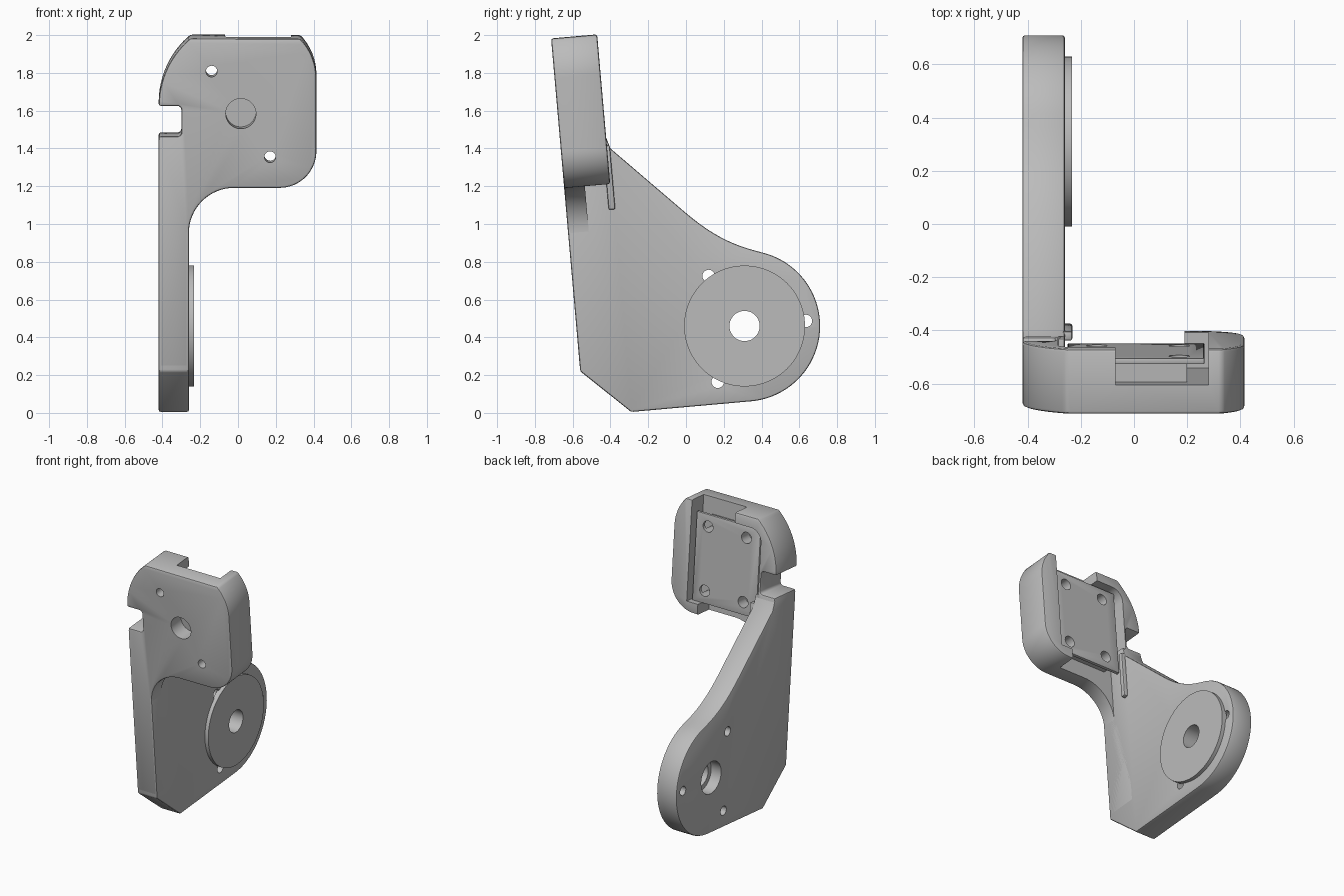
import bpy, bmesh, math
from mathutils import Matrix, Vector
from mathutils.geometry import interpolate_bezier

if "Cube" in bpy.data.objects:
    bpy.data.objects.remove(bpy.data.objects["Cube"])

grey = bpy.data.materials.new("plain grey")
grey.use_nodes = True
COLOR = (0.5, 0.5, 0.5, 1)
grey.diffuse_color = COLOR
grey.node_tree.nodes["Principled BSDF"].inputs["Base Color"].default_value = COLOR

# Frames: ARM maps (y, z, x); HEAD maps (x, height, depth) on the leaning front plane
s, c = math.sin(math.radians(5)), math.cos(math.radians(5))
ARM = Matrix(((0, 0, 1, 0), (1, 0, 0, 0), (0, 1, 0, 0), (0, 0, 0, 1)))
HEAD = Matrix(((1, 0, 0, 0), (0, -s, c, -0.541), (0, c, s, 0), (0, 0, 0, 1)))


def arc(cx, cy, r, a0, a1, n=16):
    angles = [math.radians(a0 + (a1 - a0) * i / n) for i in range(n + 1)]
    return [(cx + r * math.cos(a), cy + r * math.sin(a)) for a in angles]


def circle(cx, cy, r, n=48):
    return arc(cx, cy, r, 0, 360, n)[:-1]


def rect(x0, x1, y0, y1):
    return [(x0, y0), (x1, y0), (x1, y1), (x0, y1)]


def prism(name, pts, frame, a, b, bevel=0):
    bm = bmesh.new()
    rings = [[bm.verts.new(frame @ Vector((p[0], p[1], d))) for p in pts] for d in (a, b)]
    bm.faces.new(rings[0])
    bm.faces.new(rings[1][::-1])
    for i in range(len(pts)):
        j = (i + 1) % len(pts)
        bm.faces.new((rings[0][i], rings[1][i], rings[1][j], rings[0][j]))
    bmesh.ops.recalc_face_normals(bm, faces=bm.faces)
    mesh = bpy.data.meshes.new(name)
    bm.to_mesh(mesh)
    bm.free()
    mesh.materials.append(grey)
    ob = bpy.data.objects.new(name, mesh)
    bpy.context.collection.objects.link(ob)
    if bevel:
        mod = ob.modifiers.new("soft edges", "BEVEL")
        mod.width, mod.segments, mod.limit_method = bevel, 2, "ANGLE"
        mod.angle_limit = math.radians(30)
    return ob


def cut(ob, cutters):
    for k in cutters:
        mod = ob.modifiers.new("cut", "BOOLEAN")
        mod.operation, mod.solver, mod.object = "DIFFERENCE", "EXACT", k


def finish(ob):
    bpy.context.view_layer.update()
    done = bpy.data.meshes.new_from_object(
        ob.evaluated_get(bpy.context.evaluated_depsgraph_get()))
    ob.modifiers.clear()
    ob.data = done
    bpy.ops.object.select_all(action="DESELECT")
    ob.select_set(True)
    bpy.context.view_layer.objects.active = ob
    bpy.ops.object.shade_smooth_by_angle(angle=math.radians(30))


# Side arm: straight leaning front edge, round lower lobe
hub = (0.31, 0.46)
sweep = interpolate_bezier(Vector((0.41, 0.848)), Vector((0.25, 0.885)),
                           Vector((0.14, 0.94)), Vector((0.0, 1.058)), 12)
arm_profile = ([(-0.56, 0.22), (-0.29, 0.005)] + arc(*hub, 0.4, -85, 75, 40)
               + [(p.x, p.y) for p in sweep[1:]]
               + [(-0.4, 1.4), (-0.43, 1.475), (-0.668, 1.454)])
arm = prism("side_arm", arm_profile, ARM, -0.42, -0.26, 0.01)

# Raised hub disc
disc = prism("hub_disc", circle(*hub, 0.32, 96), ARM, -0.27, -0.233)

# Arm bores: axle, outer counterbore and three screw holes
axle = prism("axle_cutter", circle(*hub, 0.08), ARM, -0.6, 0)
bore = prism("counterbore_cutter", circle(*hub, 0.115), ARM, -0.6, -0.34)
screws = [prism("screw_cutter", circle(y, z, 0.033, 24), ARM, -0.6, 0)
          for y, z in ((0.12, 0.725), (0.635, 0.487), (0.168, 0.165))]
cut(arm, [axle, bore] + screws)
cut(disc, [axle])

# Head: one outline running down the front of the arm, with a side notch
head_outline = ([(-0.42, 0.24), (-0.26, 0.24)] + arc(-0.02, 0.955, 0.24, 180, 90)
                + arc(0.22, 1.39, 0.195, -90, 0) + arc(0.113, 1.778, 0.302, 0, 44)
                + arc(0.05, 1.63, 0.47, 130, 180)
                + arc(-0.32, 1.61, 0.02, 90, 0, 4) + arc(-0.32, 1.49, 0.02, 0, -90, 4)
                + [(-0.42, 1.47)])
head = prism("head_shell", head_outline, HEAD, 0, 0.245, 0.012)

# Pocket in the back of the head, open at the top and bottom
pocket_outline = ([(0.28, 2.2), (0.28, 1.27), (0.19, 1.27), (0.19, 0.9), (-0.265, 0.9),
                   (-0.265, 1.44), (-0.285, 1.46)]
                  + arc(-0.2, 1.83, 0.085, 180, 90, 8) + [(-0.07, 1.915), (-0.07, 2.2)])
pocket = prism("pocket_cutter", pocket_outline, HEAD, 0.11, 0.5)
window = prism("window_cutter", circle(0.015, 1.59, 0.08), HEAD, -0.1, 0.115)
corners = [(x, v) for x in (-0.14, 0.17) for v in (1.36, 1.815)]
front_holes = [prism("front_hole_cutter", circle(x, v, 0.03, 24), HEAD, -0.1, 0.4)
               for x, v in (corners[1], corners[2])]
cut(head, [pocket, window] + front_holes)

# Mounting plate and the block beneath it, drilled at four corners
plate = prism("mounting_plate", rect(-0.25, 0.265, 1.27, 1.9), HEAD, 0.18, 0.203, 0.004)
block = prism("plate_block", rect(-0.2, 0.2, 1.31, 1.87), HEAD, 0.105, 0.185)
plate_holes = [prism("plate_hole_cutter", circle(x, v, 0.04, 24), HEAD, 0.112, 0.4)
               for x, v in corners]
cut(plate, plate_holes)
cut(block, plate_holes + front_holes + [window])

# Small rib where the arm meets the head
rib = prism("arm_rib", rect(-0.28, -0.232, 1.06, 1.4), HEAD, 0.225, 0.26, 0.008)

for part in (arm, disc, head, plate, block, rib):
    finish(part)
for ob in [o for o in bpy.data.objects if o.name.split(".")[0].endswith("_cutter")]:
    bpy.data.objects.remove(ob)
